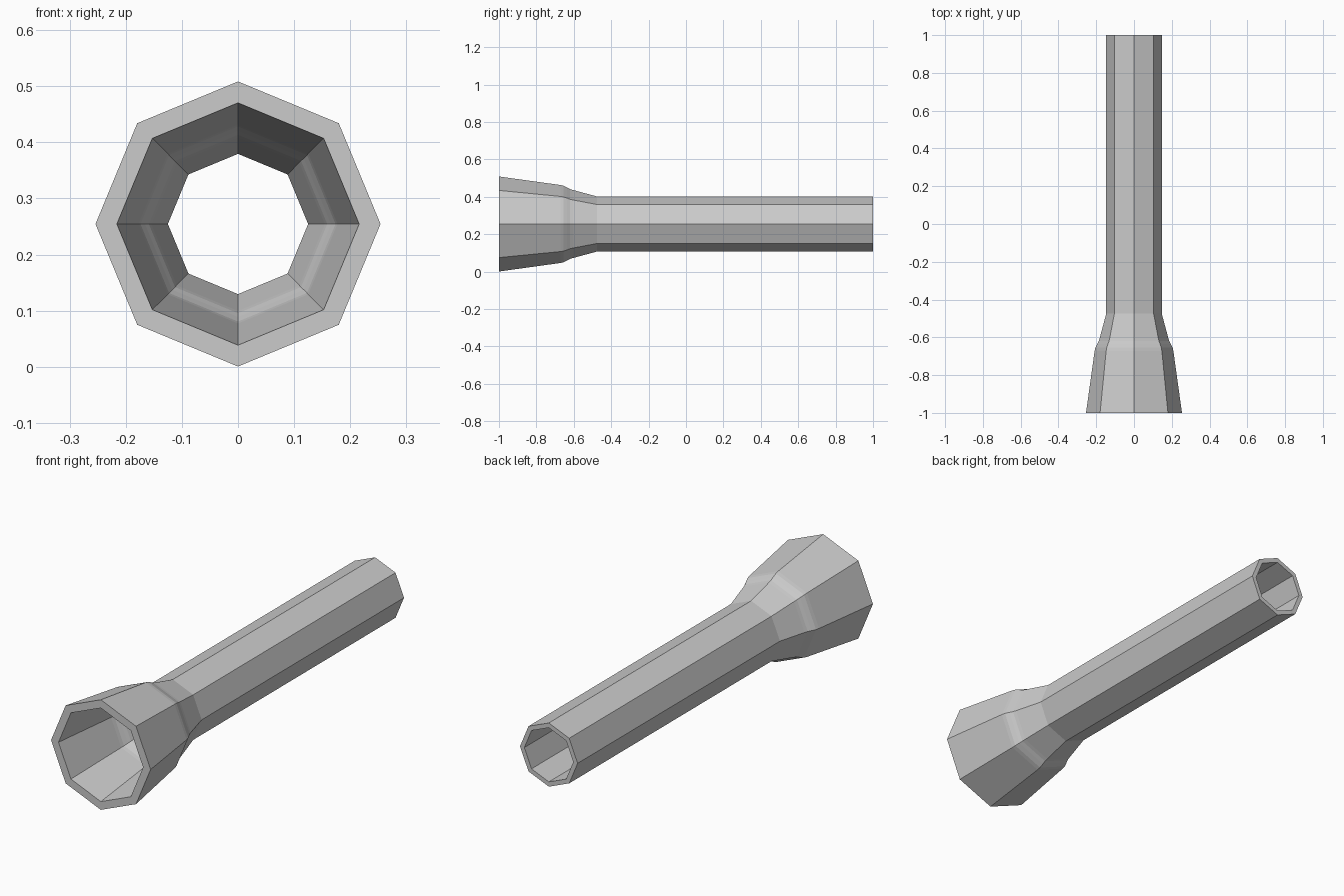
import bpy, bmesh, math

if "Cube" in bpy.data.objects:
    bpy.data.objects.remove(bpy.data.objects["Cube"])

SIDES = 8
CENTRE_Z = 0.2545
WALL = 0.85  # inner radius as a share of the outer radius

# Outer profile (y, radius): flared bell, rounded step, straight pipe
outer = [(-1.0, 0.254), (-0.672, 0.2085), (-0.655, 0.2045), (-0.635, 0.195),
         (-0.62, 0.187), (-0.605, 0.182), (-0.475, 0.147), (1.0, 0.147)]
profile = outer + [(y, r * WALL) for y, r in reversed(outer)]

# Revolve the closed profile around the y axis
bm = bmesh.new()
rings = []
for y, r in profile:
    ring = []
    for i in range(SIDES):
        a = 2 * math.pi * i / SIDES
        ring.append(bm.verts.new((r * math.cos(a), y, CENTRE_Z + r * math.sin(a))))
    rings.append(ring)
for k, ring in enumerate(rings):
    nxt = rings[(k + 1) % len(rings)]
    for i in range(SIDES):
        j = (i + 1) % SIDES
        bm.faces.new((ring[i], ring[j], nxt[j], nxt[i]))
bmesh.ops.recalc_face_normals(bm, faces=bm.faces)

# Flared octagonal tube, flat shaded
mesh = bpy.data.meshes.new("flared_tube")
bm.to_mesh(mesh)
bm.free()
tube = bpy.data.objects.new("flared_tube", mesh)
bpy.context.collection.objects.link(tube)
